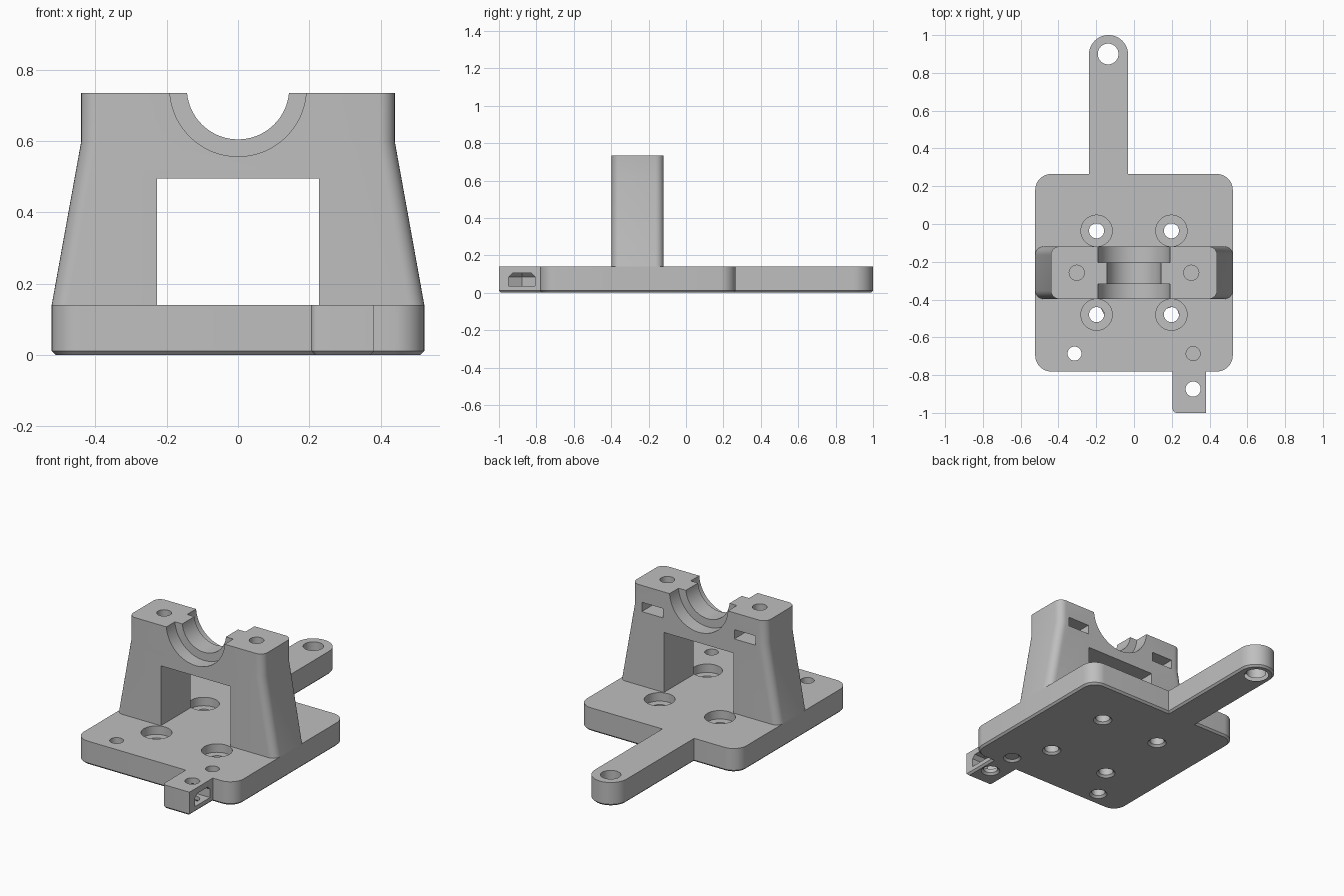
import bpy, bmesh, math
from mathutils import Matrix, Vector

if "Cube" in bpy.data.objects:
    bpy.data.objects.remove(bpy.data.objects["Cube"])

CY = -0.258            # centre line of the plate and the bearing block in y
H = 0.14               # plate thickness

grey = bpy.data.materials.new("plain grey")
grey.diffuse_color = (0.52, 0.52, 0.52, 1)
grey.use_nodes = True
grey.node_tree.nodes["Principled BSDF"].inputs["Base Color"].default_value = grey.diffuse_color


def make_object(name, bm):
    bmesh.ops.recalc_face_normals(bm, faces=bm.faces[:])
    mesh = bpy.data.meshes.new(name)
    bm.to_mesh(mesh)
    bm.free()
    mesh.materials.append(grey)
    obj = bpy.data.objects.new(name, mesh)
    bpy.context.collection.objects.link(obj)
    return obj


def prism(points, a, b, axis="Z"):
    """Extrude a 2D outline from a to b: Z uses (x, y), Y uses (x, z), X uses (y, z)."""
    place = {"Z": lambda p, t: (p[0], p[1], t),
             "Y": lambda p, t: (p[0], t, p[1]),
             "X": lambda p, t: (t, p[0], p[1])}[axis]
    bm = bmesh.new()
    low = [bm.verts.new(place(p, a)) for p in points]
    high = [bm.verts.new(place(p, b)) for p in points]
    bm.faces.new(low)
    bm.faces.new(high)
    n = len(points)
    for i in range(n):
        j = (i + 1) % n
        bm.faces.new((low[i], low[j], high[j], high[i]))
    bmesh.ops.recalc_face_normals(bm, faces=bm.faces[:])
    return bm


def arc(cx, cy, r, start, end, steps=10):
    return [(cx + r * math.cos(math.radians(start + (end - start) * i / steps)),
             cy + r * math.sin(math.radians(start + (end - start) * i / steps)))
            for i in range(steps + 1)]


def circle(cx, cy, r, steps=40):
    return arc(cx, cy, r, 0, 360, steps)[:-1]


def cut(target, bm):
    """Subtract a solid from the target and discard the cutter."""
    cutter = make_object("cutter", bm)
    cutter.hide_render = True
    mod = target.modifiers.new("cut", "BOOLEAN")
    mod.operation, mod.solver, mod.object = "DIFFERENCE", "EXACT", cutter
    bpy.context.view_layer.objects.active = target
    bpy.ops.object.modifier_apply(modifier=mod.name)
    bpy.data.objects.remove(cutter, do_unlink=True)


def drill(target, x, y, r, z0=-0.1, z1=1.0):
    cut(target, prism(circle(x, y, r), z0, z1))


def countersink(target, x, y, r, c=0.012):
    """Small chamfer around a hole on the underside."""
    bm = bmesh.new()
    bmesh.ops.create_cone(bm, cap_ends=True, segments=40, radius1=r + 2 * c, radius2=r,
                          depth=2 * c, matrix=Matrix.Translation((x, y, 0)))
    cut(target, bm)


def shade(obj):
    bpy.ops.object.select_all(action="DESELECT")
    obj.select_set(True)
    bpy.context.view_layer.objects.active = obj
    bpy.ops.object.shade_smooth_by_angle(angle=math.radians(25))


# Base plate with the long rear arm and the small front tab
W, R = 0.523, 0.085
y0, y1 = CY - W, CY + W
outline = (arc(-W + R, y0 + R, R, 180, 270)
           + [(0.205, y0)] + arc(0.225, -0.98, 0.02, 180, 270, 4)
           + [(0.382, -1.0), (0.382, y0)]
           + arc(W - R, y0 + R, R, 270, 360)
           + arc(W - R, y1 - R, R, 0, 90)
           + [(-0.031, y1)] + arc(-0.135, 0.896, 0.104, 0, 180, 28) + [(-0.239, y1)]
           + arc(-W + R, y1 - R, R, 90, 180))
bm = prism(outline, 0, H)
rim = [e for e in bm.edges if all(v.co.z < 1e-5 for v in e.verts)]
bmesh.ops.bevel(bm, geom=rim, offset=0.011, segments=1, affect="EDGES")
plate = make_object("base_plate", bm)

# Mounting holes with counterbores
for sx in (-1, 1):
    for sy in (-1, 1):
        x, y = sx * 0.198, CY + sy * 0.222
        drill(plate, x, y, 0.083, H - 0.05, 0.3)
        drill(plate, x, y, 0.04)
        countersink(plate, x, y, 0.04)

# Plain through holes: front pair, tab and arm
for x, y, r in ((-0.315, -0.686, 0.037), (0.313, -0.686, 0.037),
                (0.313, -0.874, 0.04), (-0.137, 0.9, 0.055)):
    drill(plate, x, y, r)
    countersink(plate, x, y, r)

# Nut pocket opening on the right side of the tab, with a sloped roof
NR = 0.081             # nut radius at the points
NF = 0.07              # half width across the flats
cx, cy = 0.313, -0.878
bm = prism([(cx - NR, cy), (cx - NR / 2, cy - NF), (0.5, cy - NF),
            (0.5, cy + NF), (cx - NR / 2, cy + NF)], 0.035, 0.105)
roof = [e for e in bm.edges if all(v.co.z > 0.1 for v in e.verts)
        and max(v.co.x for v in e.verts) - min(v.co.x for v in e.verts) > 0.03]
bmesh.ops.bevel(bm, geom=roof, offset=0.02, segments=1, affect="EDGES")
cut(plate, bm)

# Bearing block: tapered sides with rounded outer edges
TOP, D = 0.735, 0.139
bm = prism([(-W, H), (W, H), (0.44, 0.6), (0.44, TOP), (-0.44, TOP), (-0.44, 0.6)],
           CY - D, CY + D, "Y")
sides = [e for e in bm.edges
         if abs(e.verts[0].co.z - e.verts[1].co.z) > 0.05]
bmesh.ops.bevel(bm, geom=sides, offset=0.045, segments=7, profile=0.5, affect="EDGES")
block = make_object("bearing_block", bm)

# Window through the block
cut(block, prism([(-0.228, 0.05), (0.228, 0.05), (0.228, 0.495), (-0.228, 0.495)],
                 -1, 1, "Y"))

# Saddle: narrow bore with wider seats at the front and the back
SZ = TOP + 0.0137
cut(block, prism(circle(0, SZ, 0.1437, 72), -1, 1, "Y"))
for a, b in ((-1, CY - 0.059), (CY + 0.055, 1)):
    cut(block, prism(circle(0, SZ, 0.1917, 72), a, b, "Y"))

# Clamp screw holes and nut pockets opening to the back
for sx in (-1, 1):
    x = sx * 0.303
    drill(block, x, CY, 0.04, 0.5, 1.0)
    cut(block, prism([(x, CY - NR), (x + NF, CY - NR / 2), (x + NF, 0.3),
                      (x - NF, 0.3), (x - NF, CY - NR / 2)], 0.58, 0.635))

for obj in (plate, block):
    shade(obj)
